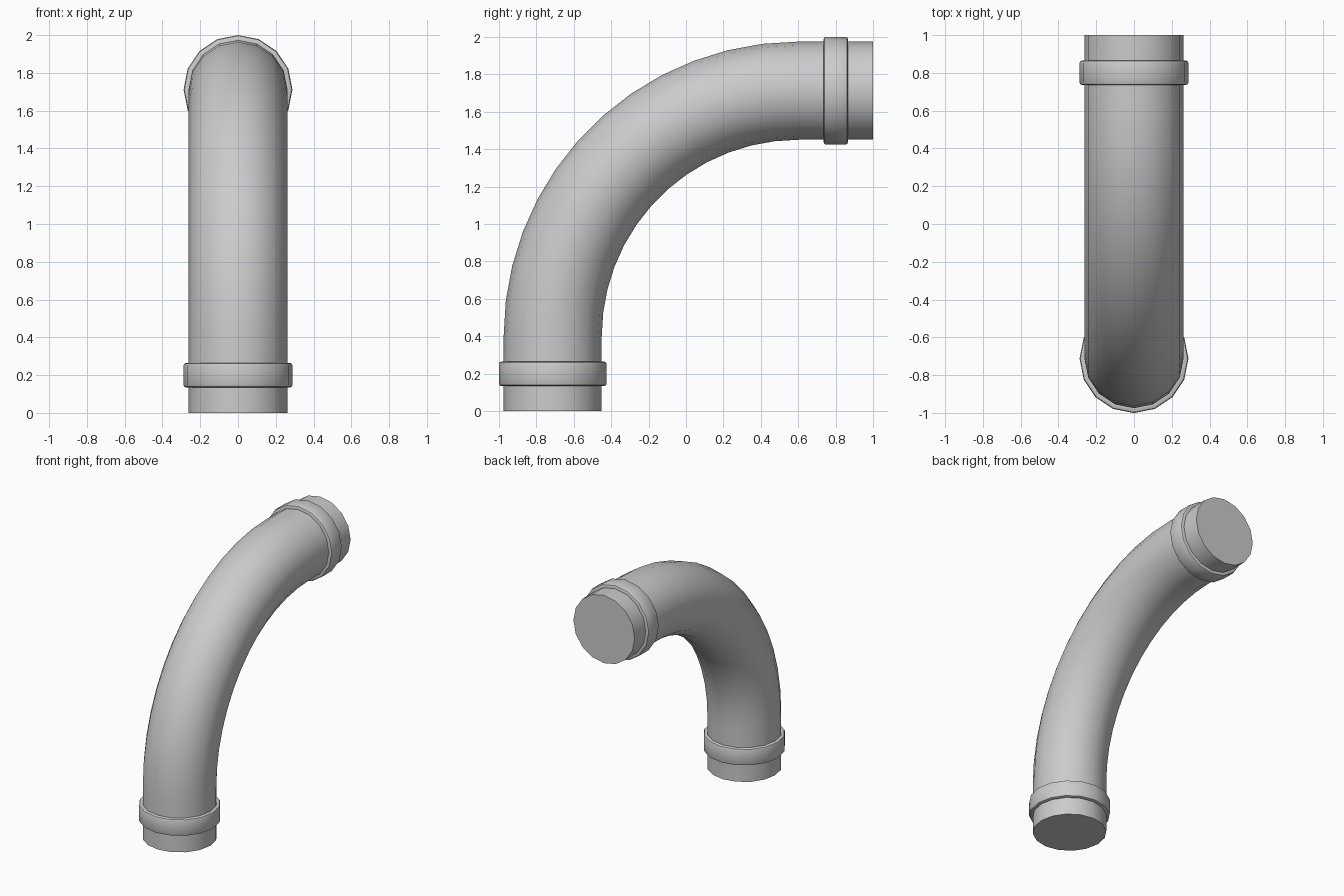
import bpy, bmesh
from math import sin, cos, pi
from mathutils import Vector

if "Cube" in bpy.data.objects:
    bpy.data.objects.remove(bpy.data.objects["Cube"])

SIDES, R, R_COLLAR = 16, 0.262, 0.288
OFF = 0.712          # pipe centreline offset at both ends
BEND_Y, BEND_Z = 0.6, 0.4
BEND_R = BEND_Y + OFF


def sweep(name, stations, cap):
    """Loft rings given as (y, z, angle, radius); angle 0 = heading up, pi/2 = heading +y."""
    bm = bmesh.new()
    loops = []
    for y, z, a, r in stations:
        side = Vector((0, cos(a), -sin(a)))
        loops.append([bm.verts.new(Vector((0, y, z)) + Vector((1, 0, 0)) * r * cos(t) + side * r * sin(t))
                      for t in (2 * pi * i / SIDES for i in range(SIDES))])
    for a, b in zip(loops, loops[1:]):
        for i in range(SIDES):
            j = (i + 1) % SIDES
            bm.faces.new((a[i], a[j], b[j], b[i]))
    if cap:
        bm.faces.new(loops[0][::-1])
        bm.faces.new(loops[-1])
    bmesh.ops.recalc_face_normals(bm, faces=bm.faces)
    me = bpy.data.meshes.new(name)
    bm.to_mesh(me)
    bm.free()
    ob = bpy.data.objects.new(name, me)
    bpy.context.collection.objects.link(ob)
    bpy.ops.object.select_all(action='DESELECT')
    ob.select_set(True)
    bpy.context.view_layer.objects.active = ob
    bpy.ops.object.shade_smooth_by_angle(angle=pi / 6)
    return ob


# Bent pipe: straight foot, quarter bend, straight outlet
N = 13
path = [(-OFF, 0, 0, R)]
for k in range(N + 1):
    a = pi / 2 * k / N
    path.append((BEND_Y - BEND_R * cos(a), BEND_Z + BEND_R * sin(a), a, R))
path.append((1, BEND_Z + BEND_R, pi / 2, R))
sweep("bent_pipe", path, True)

# Raised collars with softened rims, sitting on the pipe surface
B = 0.013
profile = [(0.135, R), (0.135, R_COLLAR - B), (0.135 + B * 0.3, R_COLLAR - B * 0.3), (0.135 + B, R_COLLAR)]
profile += [(0.4 - d, r) for d, r in reversed(profile)]
sweep("lower_collar", [(-OFF, d, 0, r) for d, r in profile], False)
sweep("upper_collar", [(1 - d, BEND_Z + BEND_R, pi / 2, r) for d, r in reversed(profile)], False)
